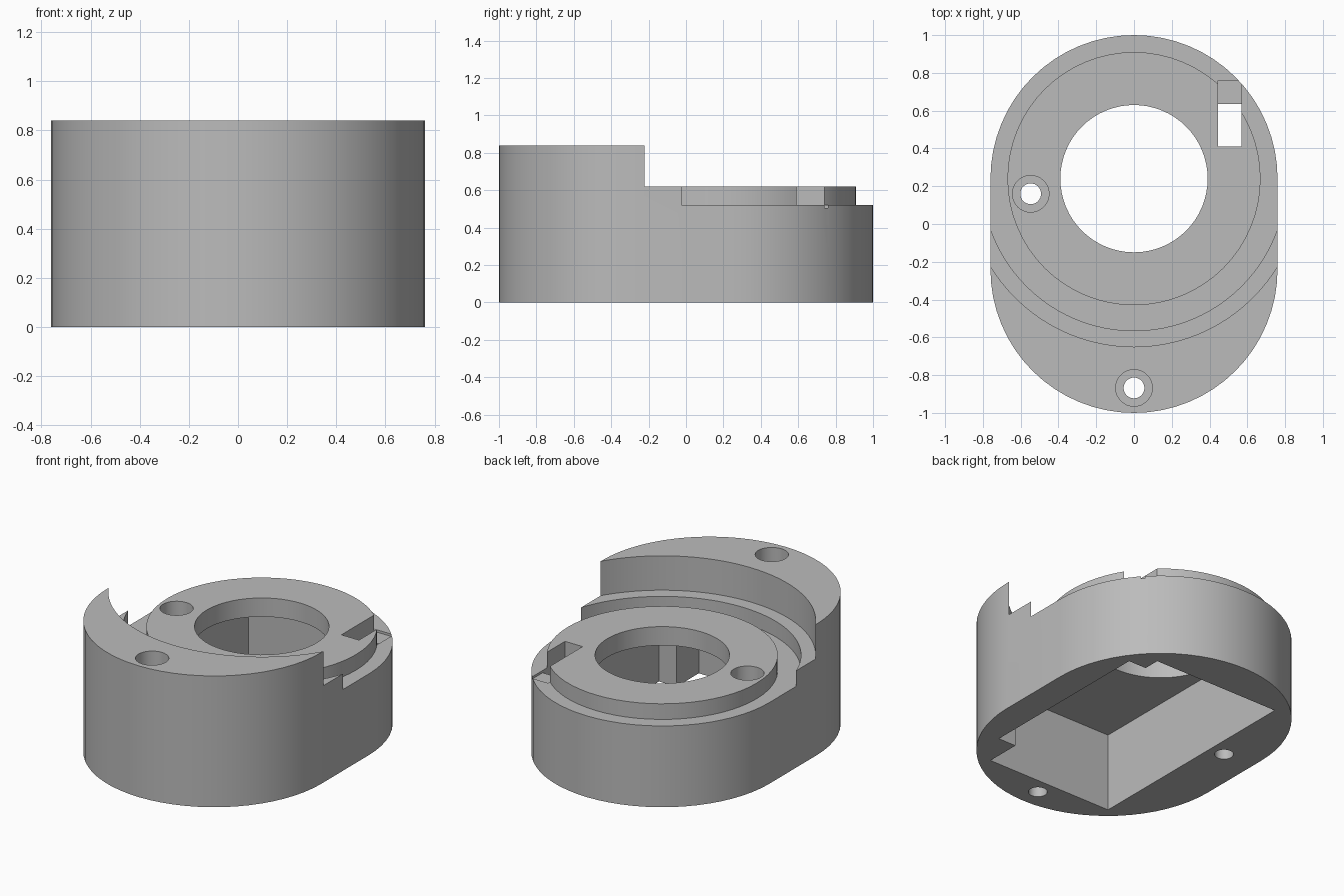
import bpy
import bmesh
from math import pi, cos, sin, radians

old = bpy.data.objects.get("Cube")
if old:
    bpy.data.objects.remove(old, do_unlink=True)

grey = bpy.data.materials.new("plain grey")
grey.use_nodes = True
colour = (0.5, 0.5, 0.5, 1)
grey.diffuse_color = colour
grey.node_tree.nodes["Principled BSDF"].inputs["Base Color"].default_value = colour


def prism(name, outline, bottom, top):
    """Extrude a counter-clockwise outline between two heights."""
    bm = bmesh.new()
    face = bm.faces.new([bm.verts.new((x, y, bottom)) for x, y in outline])
    result = bmesh.ops.extrude_face_region(bm, geom=[face])
    verts = [v for v in result["geom"] if isinstance(v, bmesh.types.BMVert)]
    bmesh.ops.translate(bm, verts=verts, vec=(0, 0, top - bottom))
    bmesh.ops.recalc_face_normals(bm, faces=bm.faces)
    mesh = bpy.data.meshes.new(name)
    bm.to_mesh(mesh)
    bm.free()
    mesh.materials.append(grey)
    obj = bpy.data.objects.new(name, mesh)
    bpy.context.collection.objects.link(obj)
    return obj


def arc(cx, cy, r, start, end, n):
    return [(cx + r * cos(start + (end - start) * i / n),
             cy + r * sin(start + (end - start) * i / n)) for i in range(n + 1)]


def circle(cx, cy, r, n=64):
    return arc(cx, cy, r, 0, 2 * pi, n)[:-1]


def box(x0, x1, y0, y1):
    return [(x0, y0), (x1, y0), (x1, y1), (x0, y1)]


def combine(target, tool, operation="DIFFERENCE"):
    tool.hide_render = True
    mod = target.modifiers.new(tool.name, "BOOLEAN")
    mod.operation = operation
    mod.solver = "EXACT"
    mod.object = tool
    bpy.ops.object.select_all(action="DESELECT")
    bpy.context.view_layer.objects.active = target
    target.select_set(True)
    bpy.ops.object.modifier_apply(modifier=mod.name)
    bpy.data.objects.remove(tool, do_unlink=True)


WIDE, AXIS, TOP, DECK, GROOVE, CEILING = 0.76, 0.24, 0.84, 0.62, 0.52, 0.5
ABOVE, BELOW = 1.2, -0.2

# Rounded oblong body
outline = arc(0, AXIS, WIDE, 0, pi, 32) + arc(0, -AXIS, WIDE, pi, 2 * pi, 32)
housing = prism("housing", outline, 0, TOP)

# Curved steps around the ring axis, then the raised disc
combine(housing, prism("deck_cut", circle(0, AXIS, 0.89, 96), DECK, ABOVE))
combine(housing, prism("groove_cut", circle(0, AXIS, 0.805, 96), GROOVE, ABOVE))
combine(housing, prism("raised_disc", circle(0, AXIS, 0.67), GROOVE - 0.01, DECK), "UNION")

# Underside pocket, side channel, main bore and cable notch
combine(housing, prism("pocket_cut", box(-0.445, 0.445, -0.765, 0.74), BELOW, CEILING))
combine(housing, prism("channel_cut", box(0.4, 0.57, -0.54, 0.635), BELOW, CEILING))
combine(housing, prism("bore_cut", circle(0, AXIS, 0.39), BELOW, ABOVE))
combine(housing, prism("notch_cut", box(0.445, 0.57, 0.41, 0.76), 0.505, ABOVE))
combine(housing, prism("slot_cut", box(0.445, 0.57, 0.41, 0.635), 0.3, ABOVE))

# Two counterbored screw holes
for x, y in ((-0.547, 0.16), (0, -0.868)):
    combine(housing, prism("screw_cut", circle(x, y, 0.055, 32), BELOW, ABOVE))
    combine(housing, prism("head_cut", circle(x, y, 0.097, 32), 0.4, ABOVE))

bpy.ops.object.select_all(action="DESELECT")
housing.select_set(True)
bpy.context.view_layer.objects.active = housing
bpy.ops.object.shade_smooth_by_angle(angle=radians(30))
